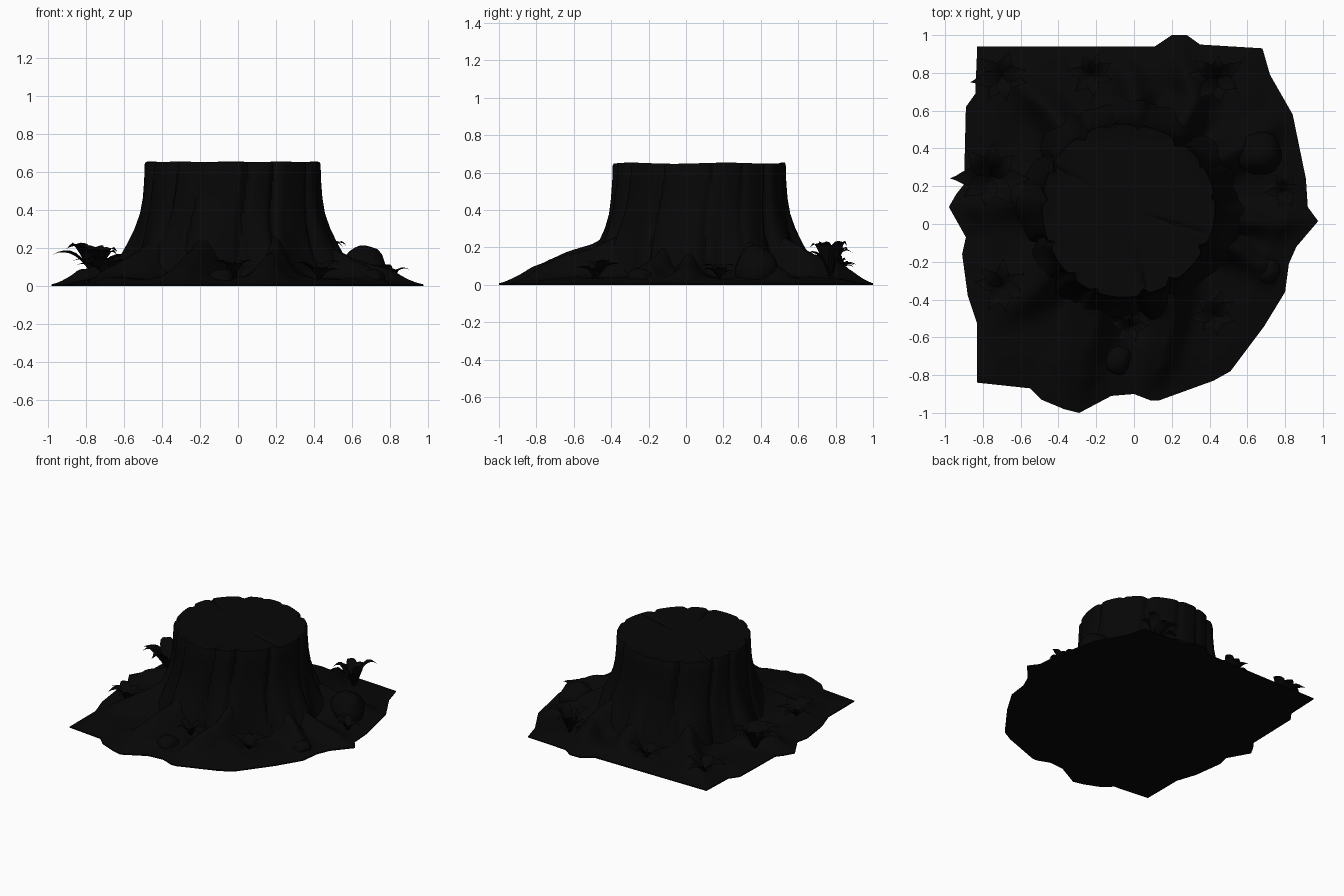
import bpy, bmesh, math, random
from mathutils import Vector, noise

if "Cube" in bpy.data.objects:
    bpy.data.objects.remove(bpy.data.objects["Cube"])

random.seed(4)
CX, CY = -0.035, 0.075          # trunk centre
mat = bpy.data.materials.new("dark_wood")
mat.diffuse_color = (0.002, 0.002, 0.002, 1)
mat.use_nodes = True
mat.node_tree.nodes["Principled BSDF"].inputs["Base Color"].default_value = mat.diffuse_color


def finish(bm, name, angle=40, recalc=True):
    if recalc:
        bmesh.ops.recalc_face_normals(bm, faces=bm.faces)
    me = bpy.data.meshes.new(name)
    bm.to_mesh(me)
    bm.free()
    me.materials.append(mat)
    ob = bpy.data.objects.new(name, me)
    bpy.context.collection.objects.link(ob)
    bpy.ops.object.select_all(action='DESELECT')
    ob.select_set(True)
    bpy.context.view_layer.objects.active = ob
    bpy.ops.object.shade_smooth_by_angle(angle=math.radians(angle))
    return ob


def bridge(bm, a, b):
    n = len(a)
    for i in range(n):
        bm.faces.new((a[i], a[(i + 1) % n], b[(i + 1) % n], b[i]))


def fan(bm, ring, co):
    c = bm.verts.new(co)
    for i in range(len(ring)):
        bm.faces.new((ring[i], ring[(i + 1) % len(ring)], c))


def angle_gap(a, b):
    return (a - b + math.pi) % math.tau - math.pi


# Roots: (x, y, ridge height, ridge width) from trunk to tip
ROOTS = [
    [(-.14, -.28, .30, .13), (-.20, -.50, .19, .11), (-.27, -.72, .10, .09), (-.30, -.99, .01, .07)],
    [(.18, -.28, .26, .11), (.20, -.50, .16, .08), (.14, -.72, .09, .07), (.10, -.94, .01, .06)],
    [(.36, -.08, .22, .08), (.55, -.14, .13, .07), (.72, -.25, .05, .06)],
    [(.36, .03, .24, .08), (.55, .02, .13, .07), (.75, .0, .06, .07), (.97, .015, .0, .05)],
    [(.34, .28, .24, .10), (.52, .38, .15, .09), (.72, .50, .05, .07)],
    [(.22, .46, .26, .10), (.32, .66, .14, .08), (.27, .82, .08, .07), (.24, 1.0, .02, .06)],
    [(-.05, .46, .26, .10), (.0, .66, .14, .08), (-.06, .88, .03, .06)],
    [(-.30, .40, .26, .10), (-.44, .60, .13, .08), (-.68, .82, .03, .07)],
    [(-.42, .12, .26, .12), (-.62, .13, .12, .10), (-.80, .11, .05, .10), (-.98, .09, .0, .09)],
    [(-.36, -.18, .28, .12), (-.52, -.34, .14, .10), (-.74, -.50, .03, .08)],
]
SEGS = [(a, b) for r in ROOTS for a, b in zip(r, r[1:])]
ROOT_ANGLES = [math.atan2(r[1][1] - CY, r[1][0] - CX) for r in ROOTS]


def ground_z(x, y, fade=1.0):
    p, best = Vector((x, y)), 0
    for a, b in SEGS:
        A, D = Vector(a[:2]), Vector(b[:2]) - Vector(a[:2])
        t = min(1, max(0, (p - A).dot(D) / D.length_squared))
        d = (p - A - D * t).length
        w = a[3] + (b[3] - a[3]) * t
        best = max(best, (a[2] + (b[2] - a[2]) * t) * math.exp(-(d / w) ** 2))
    bump = 0.012 * noise.noise(Vector((x * 7, y * 7, 0)))
    return 0.008 + fade * (0.03 + bump + best)


# Ground patch with root ridges
OUTLINE = [(-.83, .94), (.11, .94), (.2, 1), (.28, 1), (.35, .95), (.68, .93), (.72, .79),
           (.84, .58), (.91, .24), (.92, .09), (.975, .015), (.86, -.12), (.82, -.21),
           (.8, -.36), (.69, -.54), (.51, -.78), (.42, -.83), (.13, -.935), (.09, -.935),
           (0, -.9), (-.12, -.91), (-.29, -1), (-.37, -.98), (-.49, -.93), (-.55, -.87),
           (-.83, -.84), (-.83, -.53), (-.88, -.38), (-.91, -.16), (-.89, -.07),
           (-.98, .09), (-.94, .16), (-.9, .21), (-.89, .62), (-.84, .69)]
edge = []
for a, b in zip(OUTLINE, OUTLINE[1:] + OUTLINE[:1]):
    n = max(1, round(math.dist(a, b) / 0.03))
    edge += [(a[0] + (b[0] - a[0]) * k / n, a[1] + (b[1] - a[1]) * k / n) for k in range(n)]
bm = bmesh.new()
RINGS = 30
prev = None
for k in range(RINGS + 1):
    t = k / RINGS
    ring = []
    for x, y in edge:
        d = Vector((x - CX, y - CY))
        d = d.normalized() * (0.38 + (d.length - 0.38) * t)
        px, py = CX + d.x, CY + d.y
        ring.append(bm.verts.new((px, py, ground_z(px, py, min(1, (1 - t) * 4)))))
    if prev:
        bridge(bm, prev, ring)
    else:
        fan(bm, ring, (CX, CY, 0.3))
    prev = ring
bottom = [bm.verts.new((x, y, 0)) for x, y in edge]
bridge(bm, prev, bottom)
fan(bm, bottom, (0, 0, 0))
finish(bm, "ground_and_roots", 60)

# Trunk: buttressed over the roots, irregular bark grooves, cracked cut face
grooves = []
ang = 0.1
while ang < math.tau - 0.15:
    grooves.append((ang, random.uniform(.012, .035), random.uniform(.03, .06)))
    ang += random.uniform(.25, .6)


def trunk_radius(th, z, r):
    wob = .05 * math.sin(z * 7)
    r -= sum(d * math.exp(-(angle_gap(th + wob, a) / w) ** 2) for a, d, w in grooves)
    butt = max(math.exp(-(angle_gap(th, a) / .2) ** 2) for a in ROOT_ANGLES)
    return r + .008 * math.sin(3 * th + 1) + (butt - .35) * .13 * max(0, 1 - z / .45) ** 1.5


PROFILE = [(0, .61), (.05, .588), (.1, .568), (.15, .55), (.22, .525), (.3, .50), (.38, .482),
           (.46, .472), (.55, .465), (.64, .462), (.65, .457)]
CRACKS = [(-.3, .35), (-1.35, .65), (2.6, .65)]
N = 220
bm = bmesh.new()
prev = None
for z, r in PROFILE:
    ring = []
    for i in range(N):
        th = math.tau * i / N
        rr = trunk_radius(th, z, r)
        ring.append(bm.verts.new((CX + rr * math.cos(th), CY + rr * math.sin(th),
                                  z + (.003 * math.sin(5 * th) if z > .6 else 0))))
    if prev:
        bridge(bm, prev, ring)
    prev = ring
rim = [v.co.copy() for v in prev]
for f in (.96, .85, .7, .55, .4, .2):
    ring = []
    for i, c in enumerate(rim):
        th = math.tau * i / N
        dip = sum(.015 * math.exp(-(angle_gap(th, a) * f / .025) ** 2)
                  for a, reach in CRACKS if f > reach)
        ring.append(bm.verts.new((CX + (c.x - CX) * f, CY + (c.y - CY) * f, .647 - dip)))
    bridge(bm, prev, ring)
    prev = ring
fan(bm, prev, (CX, CY, .647))
finish(bm, "stump_trunk", 45)

# Rocks
for i, (x, y, z, sx, sy, sz) in enumerate([
        (.67, .37, .09, .12, .11, .12), (-.09, -.72, .03, .075, .08, .06),
        (.71, -.25, .04, .06, .07, .05)]):
    bm = bmesh.new()
    bmesh.ops.create_icosphere(bm, subdivisions=3, radius=1)
    for v in bm.verts:
        v.co *= 1 + .18 * noise.noise(v.co * 1.3 + Vector((i * 5, 0, 0)))
        v.co = Vector((x + v.co.x * sx, y + v.co.y * sy, max(.004, z + v.co.z * sz)))
    finish(bm, f"rock_{i + 1}", 60)


def leaf(bm, base, az, length, width, height):
    # arching pointed blade with a folded midrib
    out, side = Vector((math.cos(az), math.sin(az), 0)), Vector((-math.sin(az), math.cos(az), 0))
    rows, n = [], 8
    for k in range(n + 1):
        s = k / n
        mid = base + out * length * s ** 1.2 + Vector((0, 0, height * math.sin(s * 2.0)))
        w = width * (.12 + .88 * math.sin(math.pi * s ** .9)) * (1 - s ** 6)
        lift = Vector((0, 0, w * .35))
        rows.append([bm.verts.new(p) for p in (mid - side * w + lift, mid, mid + side * w + lift)])
    for a, b in zip(rows, rows[1:]):
        for j in (0, 1):
            bm.faces.new((a[j], b[j], b[j + 1], a[j + 1]))


# Leafy plants: x, y, leaf length, leaf rise, leaf count
for i, (x, y, size, rise, count) in enumerate([
        (-.76, .25, .215, .17, 8), (.44, .77, .16, .20, 7), (-.70, .78, .17, .10, 7),
        (-.22, .79, .14, .10, 7), (.43, -.48, .14, .09, 7), (-.70, -.33, .15, .10, 7),
        (-.02, -.54, .11, .09, 6), (.80, .18, .11, .08, 6)]):
    bm = bmesh.new()
    base = Vector((x, y, ground_z(x, y) - .01))
    for k in range(count):
        az = math.pi + math.tau * k / count + random.uniform(-.2, .2)
        f = 1 if k == 0 else random.uniform(.75, 1.0)
        leaf(bm, base, az, size * f, size * .24, rise * random.uniform(.6, 1.1))
    finish(bm, f"plant_{i + 1}", 50, False)
